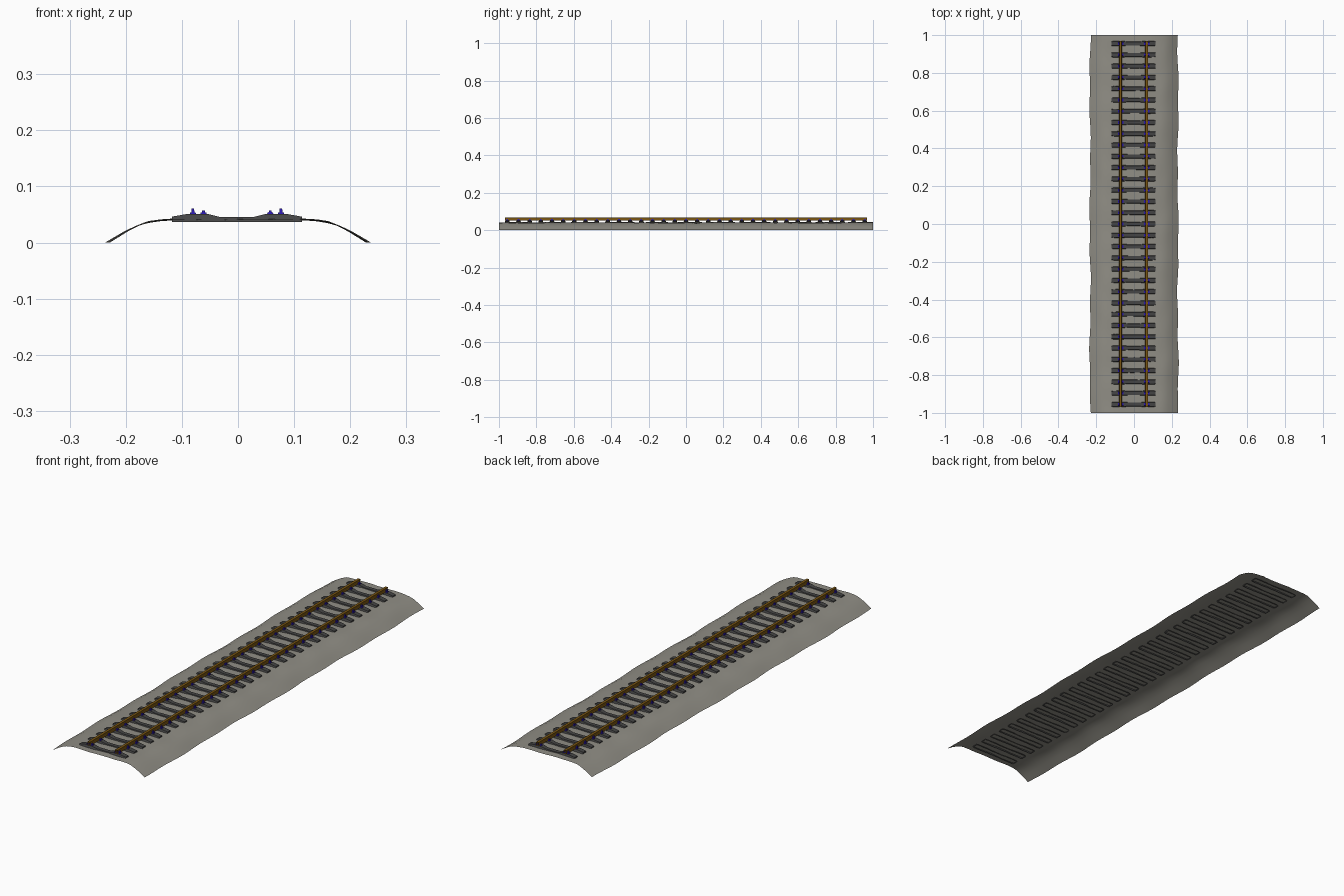
import bpy, bmesh, math

if "Cube" in bpy.data.objects:
    bpy.data.objects.remove(bpy.data.objects["Cube"])

CX = -0.002            # track centre line
GAUGE = 0.069          # half distance between the rails
ROWS = [(i - 16) * 0.0597 for i in range(33)]


def material(name, rgb):
    m = bpy.data.materials.new(name)
    m.diffuse_color = (*rgb, 1)
    m.use_nodes = True
    m.node_tree.nodes["Principled BSDF"].inputs["Base Color"].default_value = m.diffuse_color
    return m


GRAVEL = material("gravel grey", (0.28, 0.27, 0.235))
CONCRETE = material("dark concrete", (0.06, 0.06, 0.06))
RUST = material("rusty brown", (0.19, 0.09, 0.006))
BLUE = material("clip blue", (0.025, 0.01, 0.45))


def finish(name, bm, mat, smooth=None):
    me = bpy.data.meshes.new(name)
    bm.to_mesh(me)
    bm.free()
    me.materials.append(mat)
    ob = bpy.data.objects.new(name, me)
    bpy.context.collection.objects.link(ob)
    if smooth is not None:
        bpy.ops.object.select_all(action='DESELECT')
        ob.select_set(True)
        bpy.context.view_layer.objects.active = ob
        bpy.ops.object.shade_smooth_by_angle(angle=math.radians(smooth))
    return ob


def loft(bm, rings, closed=True, caps=True):
    """Bridge a list of point rings, optionally capping both ends."""
    vs = [[bm.verts.new(p) for p in r] for r in rings]
    n = len(vs[0])
    for a, b in zip(vs, vs[1:]):
        for i in range(n if closed else n - 1):
            j = (i + 1) % n
            bm.faces.new((a[i], a[j], b[j], b[i]))
    if caps:
        bm.faces.new(vs[0][::-1])
        bm.faces.new(vs[-1])


def face_up(bm):
    """Make an open shell face upwards."""
    bmesh.ops.recalc_face_normals(bm, faces=bm.faces)
    bad = [f for f in bm.faces if f.normal.z < -0.01]
    if len(bad) > len(bm.faces) / 2:
        bmesh.ops.reverse_faces(bm, faces=bm.faces)


# ballast bed: open wavy sheet
half = [(0, .0415), (.04, .0415), (.08, .0415), (.115, .0412), (.14, .0395),
        (.16, .0365), (.18, .0295), (.2, .0195), (.215, .0105), (.2325, 0)]
profile = [(-x, z) for x, z in reversed(half[1:])] + half
bm = bmesh.new()
rings = []
for k in range(81):
    y = -1 + k / 40
    ring = []
    for x, z in profile:
        s = 1 if x > 0 else 2.3
        edge = min(1, abs(x) / 0.23) ** 2
        dx = edge * (0.0025 * math.sin(9 * y + s * 2) + 0.0022 * math.sin(25 * y + s))
        if z > 0.03:
            z += 0.0018 * math.sin(13 * y + 30 * x) * math.cos(21 * y - 17 * x + 1)
        ring.append((x + dx, y, z))
    rings.append(ring)
loft(bm, rings, closed=False, caps=False)
face_up(bm)
finish("ballast_bed", bm, GRAVEL, 60)

# sleepers: raised rail seats, thinner waist, open underneath
# stations are (x, top z, half width at the top)
stations = [(-.116, .046, .009), (-.108, .0475, .0105), (-.088, .051, .0105),
            (-.052, .051, .0105), (-.03, .0455, .009), (.03, .0455, .009),
            (.052, .051, .0105), (.088, .051, .0105), (.108, .0475, .0105),
            (.116, .046, .009)]
bm = bmesh.new()
for y in ROWS:
    loft(bm, [[(CX + x, y - w - .004, .037), (CX + x, y - w, t),
               (CX + x, y + w, t), (CX + x, y + w + .004, .037)]
              for x, t, w in stations])
bmesh.ops.recalc_face_normals(bm, faces=bm.faces)
bmesh.ops.delete(bm, geom=[f for f in bm.faces if f.normal.z < -0.5],
                 context='FACES_ONLY')
finish("sleepers", bm, CONCRETE, 35)

# rails: open-ended extruded section
side = [(.0075, .0515), (.005, .0575), (.006, .0625), (.006, .067)]
section = side + [(-x, z) for x, z in reversed(side)]
for name, s in (("left_rail", -1), ("right_rail", 1)):
    bm = bmesh.new()
    loft(bm, [[(CX + s * GAUGE + x, y, z) for x, z in section]
              for y in (-.968, .968)], caps=False)
    bmesh.ops.recalc_face_normals(bm, faces=bm.faces)
    finish(name, bm, RUST, 60)

# rail clips: foot plate with an upright lug, either side of each rail
bm = bmesh.new()


def block(x0, x1, y0, y1, z0, z1, taper=0.0):
    loft(bm, [[(x0 + t, y0 + t, z), (x1 - t, y0 + t, z),
               (x1 - t, y1 - t, z), (x0 + t, y1 - t, z)]
              for z, t in ((z0, 0), (z1, taper))])


for y in ROWS:
    for s in (-1, 1):
        for out, top in ((1, .061), (-1, .0575)):
            c = CX + s * (GAUGE + out * .0095)
            block(c - .0055, c + .0055, y - .0075, y + .0075, .0505, .0535, .0005)
            block(c - .0028, c + .0028, y - .005, y + .005, .0535, top, .0006)
bmesh.ops.recalc_face_normals(bm, faces=bm.faces)
finish("rail_clips", bm, BLUE, 30)
